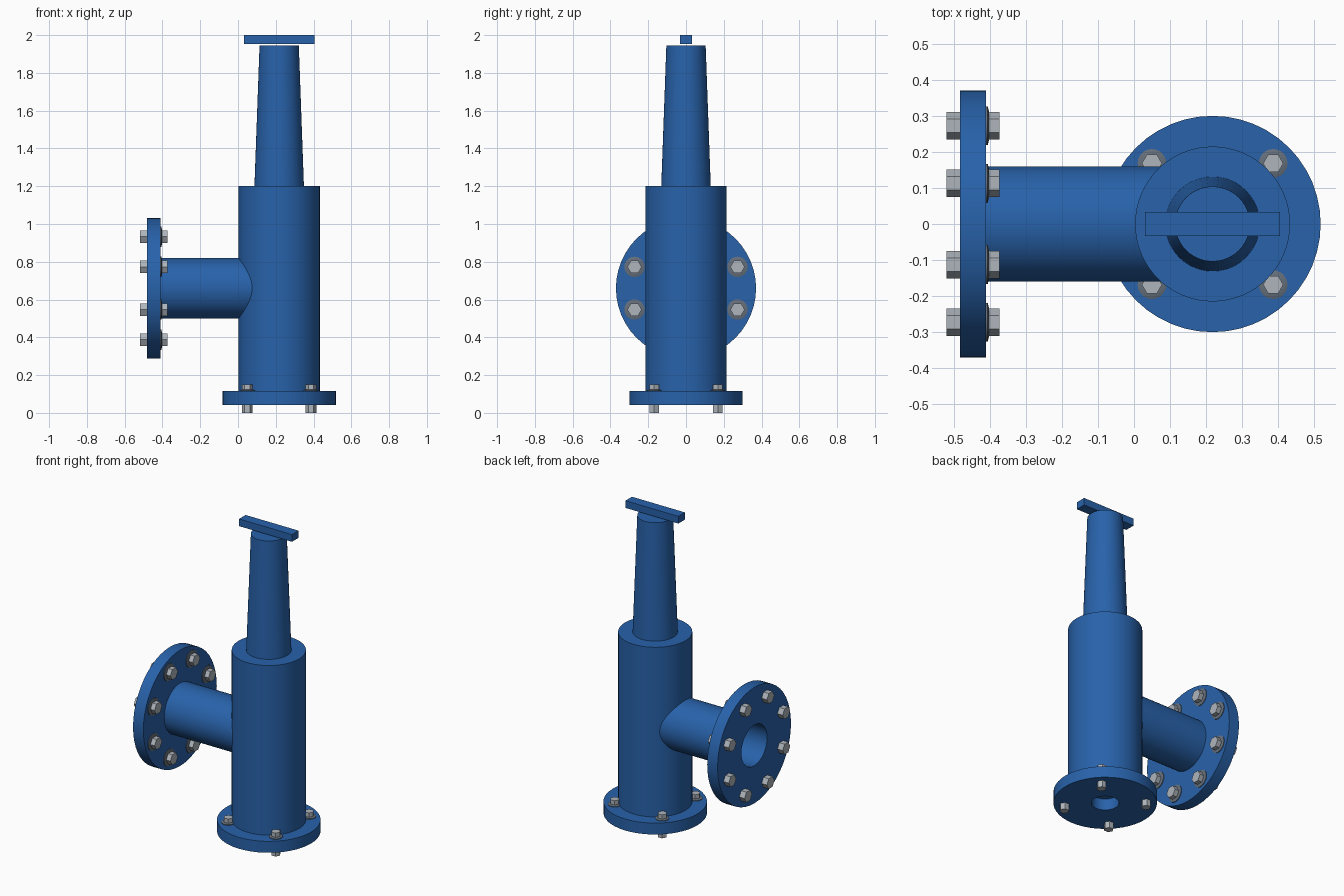
import bpy, bmesh
from math import cos, sin, pi, radians
from mathutils import Matrix, Vector

if "Cube" in bpy.data.objects:
    bpy.data.objects.remove(bpy.data.objects["Cube"])


def material(name, rgb):
    m = bpy.data.materials.new(name)
    m.diffuse_color = (*rgb, 1)
    m.use_nodes = True
    m.node_tree.nodes["Principled BSDF"].inputs["Base Color"].default_value = m.diffuse_color
    return m


BLUE = material("blue_paint", (0.021, 0.122, 0.402))
STEEL = material("steel", (0.42, 0.46, 0.50))
DARK = material("dark_steel", (0.13, 0.16, 0.20))

CX = 0.218      # axis of the upright body
PZ = 0.66       # axis height of the side branch
ALONG_X = Matrix.Rotation(pi / 2, 4, 'Y')
UPRIGHT = Matrix.Identity(4)


def finish(name, bm, mat):
    bmesh.ops.recalc_face_normals(bm, faces=bm.faces)
    me = bpy.data.meshes.new(name)
    bm.to_mesh(me)
    bm.free()
    ob = bpy.data.objects.new(name, me)
    bpy.context.collection.objects.link(ob)
    me.materials.append(mat)
    bpy.ops.object.select_all(action='DESELECT')
    ob.select_set(True)
    bpy.context.view_layer.objects.active = ob
    bpy.ops.object.shade_smooth_by_angle(angle=radians(30))
    return ob


def lathe(name, profile, loc, turn=UPRIGHT, mat=BLUE, segs=48, start=0.0, ring=False):
    """Revolve (radius, height) points; capped at both ends, or closed as a ring."""
    bm = bmesh.new()
    rows = []
    for r, h in profile:
        rows.append([bm.verts.new(Vector(loc) + turn @ Vector((
            r * cos(start + 2 * pi * i / segs), r * sin(start + 2 * pi * i / segs), h)))
            for i in range(segs)])
    pairs = list(zip(rows, rows[1:]))
    if ring:
        pairs.append((rows[-1], rows[0]))
    else:
        bm.faces.new(rows[0])
        bm.faces.new(rows[-1])
    for a, b in pairs:
        for i in range(segs):
            j = (i + 1) % segs
            bm.faces.new((a[i], a[j], b[j], b[i]))
    return finish(name, bm, mat)


def tube(name, r_in, r_out, h0, h1, loc, turn=UPRIGHT):
    return lathe(name, [(r_in, h0), (r_out, h0), (r_out, h1), (r_in, h1)], loc, turn, ring=True)


def bolt(name, r, h, loc, turn, start):
    """Hex head and nut on a shank (h = four heights), with a washer under the inner one."""
    s = r * 0.55
    lathe(name, [(r, h[0]), (r, h[1]), (s, h[1]), (s, h[2]), (r, h[2]), (r, h[3])],
          loc, turn, STEEL, 6, start)
    w = r * 1.42
    lathe(name + "_washer", [(w, h[2]), (w, h[2] + 0.004), (r * 1.0, h[2] + 0.008)],
          loc, turn, DARK, 24)


# Upright body and tapered bonnet
lathe("body", [(0.215, 0.115), (0.215, 1.2)], (CX, 0, 0), segs=64)
lathe("tapered_bonnet", [(0.131, 1.2), (0.104, 1.945)], (CX, 0, 0))

# Flat handle bar
bm = bmesh.new()
bmesh.ops.create_cube(bm, size=1, matrix=Matrix.Translation((CX, 0, 1.977))
                      @ Matrix.Diagonal((0.374, 0.066, 0.046, 1)))
finish("handle_bar", bm, BLUE)

# Base flange with four bolts
tube("base_flange", 0.08, 0.3, 0.042, 0.115, (CX, 0, 0))
for k in range(4):
    a = pi / 4 + k * pi / 2
    bolt(f"base_bolt_{k + 1}", 0.028, (0, 0.042, 0.115, 0.15),
         (CX + 0.238 * cos(a), 0.238 * sin(a), 0), UPRIGHT, 0)

# Side branch, its flange and eight bolts
tube("side_pipe", 0.13, 0.16, -0.41, 0.12, (0, 0, PZ), ALONG_X)
tube("side_flange", 0.13, 0.371, -0.483, -0.41, (0, 0, PZ), ALONG_X)
for k in range(8):
    a = pi / 8 + k * pi / 4
    bolt(f"side_bolt_{k + 1}", 0.038, (-0.52, -0.483, -0.41, -0.373),
         (0, 0.295 * cos(a), PZ + 0.295 * sin(a)), ALONG_X, pi / 6)
